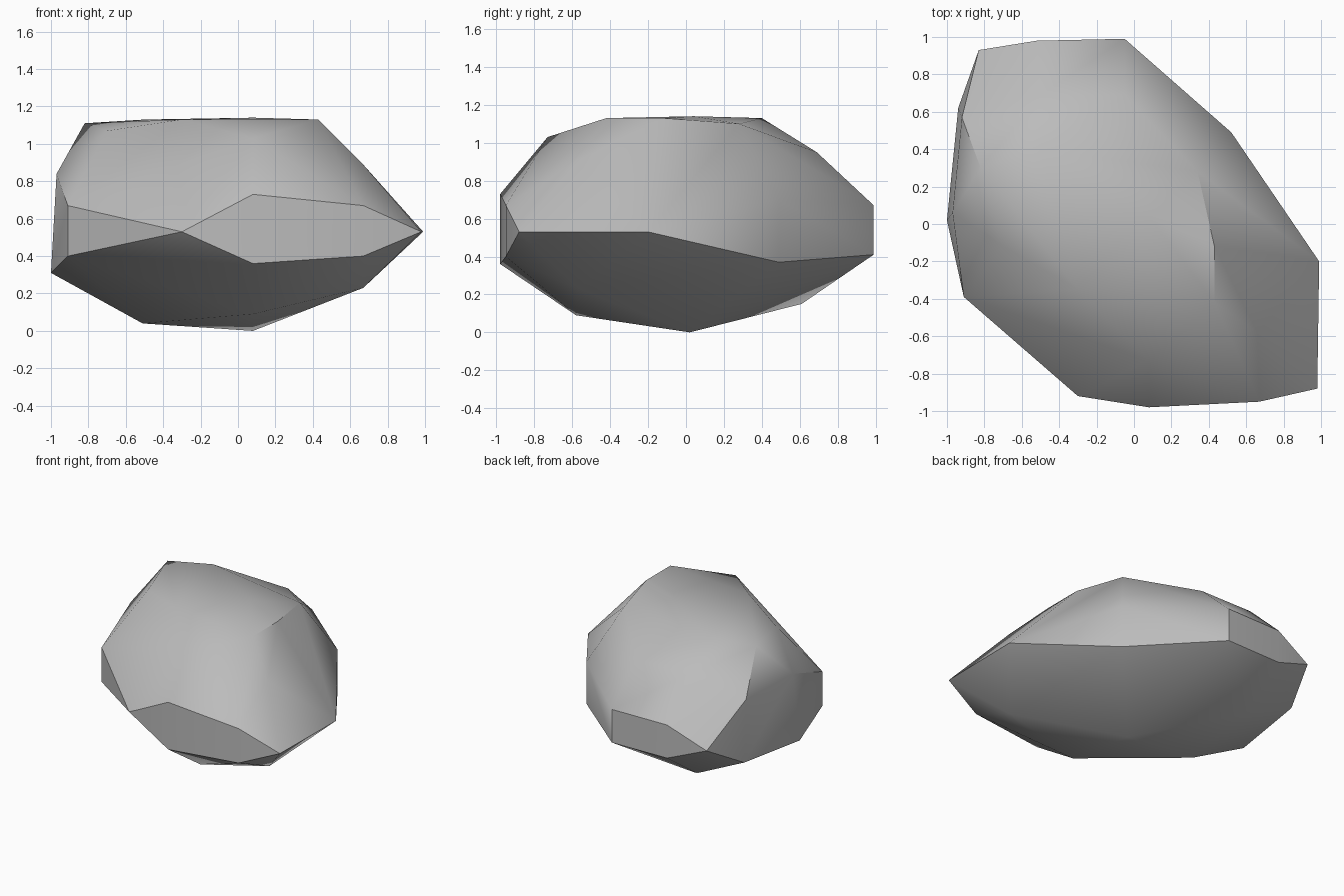
import bpy
import bmesh
import math

default_cube = bpy.data.objects.get("Cube")
if default_cube:
    bpy.data.objects.remove(default_cube, do_unlink=True)


def make_material(name, shade):
    """One plain flat colour."""
    material = bpy.data.materials.new(name)
    material.use_nodes = True
    colour = (shade, shade, shade, 1)
    material.diffuse_color = colour
    material.node_tree.nodes["Principled BSDF"].inputs["Base Color"].default_value = colour
    return material


def chiselled_stone(name, corners, material):
    """Wrap a closed faceted skin around the stone's corners."""
    mesh = bpy.data.meshes.new(name)
    bm = bmesh.new()
    for corner in corners:
        bm.verts.new(corner)
    bmesh.ops.convex_hull(bm, input=bm.verts)
    loose = [v for v in bm.verts if not v.link_faces]
    bmesh.ops.delete(bm, geom=loose, context="VERTS")
    bmesh.ops.recalc_face_normals(bm, faces=bm.faces)
    bm.to_mesh(mesh)
    bm.free()
    mesh.materials.append(material)
    stone = bpy.data.objects.new(name, mesh)
    bpy.context.collection.objects.link(stone)
    return stone


# Girdle: upright edges around the waist (x, y, lower z, upper z)
upright_edges = [
    (.08, -.98, .36, .73), (.67, -.95, .4, .67), (.52, .49, .37, .7),
    (-.05, .99, .41, .67), (-.52, .98, .41, .67), (-.91, -.39, .4, .67),
]
# Girdle: single pointed corners
points = [
    (-.3, -.92, .53), (.98, -.88, .53), (.99, -.2, .53), (-.83, .93, .53),
    (-1, .02, .31), (-.97, .06, .84), (-.94, .62, .35), (-.92, .57, .82),
]
# Crown: worn, nearly level top and its shoulders
crown = [
    (.08, -.73, 1.03), (.43, -.42, 1.13), (.43, -.12, 1.13), (.34, .28, 1.1),
    (-.3, -.35, 1.13), (-.7, -.12, 1.07), (-.82, .3, 1.11), (-.5, .4, 1.13),
    (.08, .04, 1.14), (-.05, .69, .95), (-.5, .69, .95), (.66, -.58, .9),
]
# Keel: shallow underside
keel = [
    (.08, -.58, .09), (.08, .02, 0), (-.51, .04, .04),
    (.67, -.57, .23), (-.52, .61, .15),
]

girdle = [(x, y, z) for x, y, *heights in upright_edges for z in heights]
grey = make_material("stone grey", .5)
boulder = chiselled_stone("boulder", girdle + points + crown + keel, grey)

# Soft facets with crisp ridges
bpy.ops.object.select_all(action="DESELECT")
boulder.select_set(True)
bpy.context.view_layer.objects.active = boulder
bpy.ops.object.shade_smooth_by_angle(angle=math.radians(35))
